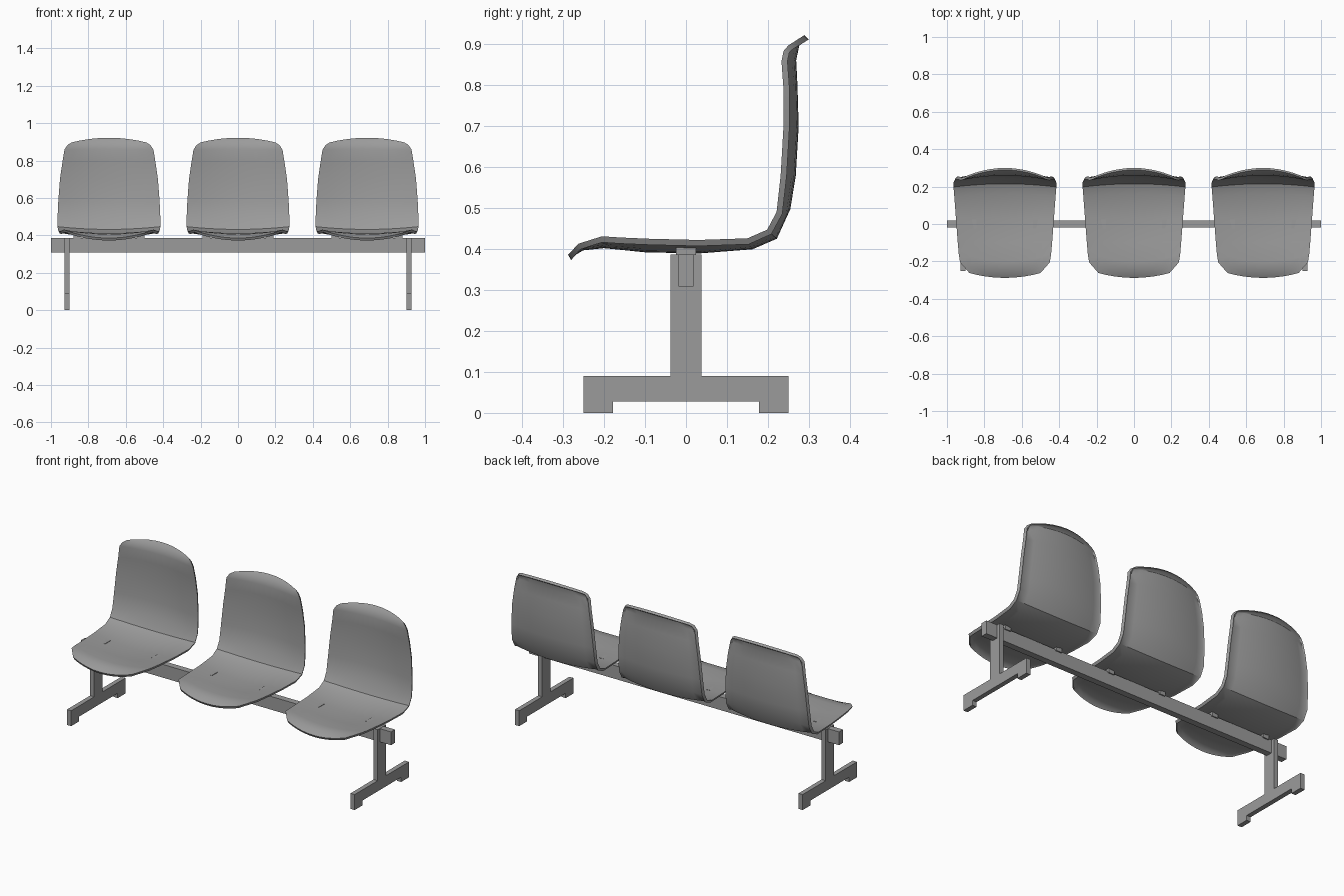
import bpy, bmesh, math
from mathutils import Vector

if "Cube" in bpy.data.objects:
    bpy.data.objects.remove(bpy.data.objects["Cube"])

# Dark grey for every part
GREY = bpy.data.materials.new("dark_grey")
GREY.diffuse_color = (.33, .33, .33, 1)
GREY.use_nodes = True
GREY.node_tree.nodes["Principled BSDF"].inputs["Base Color"].default_value = GREY.diffuse_color


def make_object(name, bm, smooth=False):
    mesh = bpy.data.meshes.new(name)
    bm.to_mesh(mesh)
    bm.free()
    if smooth:
        mesh.shade_smooth()
        mesh.set_sharp_from_angle(angle=math.radians(33))
    mesh.materials.append(GREY)
    obj = bpy.data.objects.new(name, mesh)
    bpy.context.collection.objects.link(obj)
    return obj


def box(name, centre, size):
    bm = bmesh.new()
    bmesh.ops.create_cube(bm, size=1)
    for v in bm.verts:
        v.co = Vector(c + a * s for c, a, s in zip(centre, v.co, size))
    return make_object(name, bm)


# Seat shell rows, front lip to top of back: centre y, z; edge y, z; half width
ROWS = [
    (-.288, .386, -.262, .413, .190),
    (-.255, .406, -.205, .431, .240),
    (-.200, .412, -.160, .428, .247),
    (-.100, .402, -.090, .425, .253),
    (.030, .399, .030, .422, .262),
    (.160, .409, .150, .426, .271),
    (.215, .432, .198, .447, .275),
    (.245, .500, .221, .490, .275),
    (.258, .580, .231, .580, .271),
    (.265, .700, .238, .700, .262),
    (.262, .800, .238, .790, .249),
    (.259, .862, .233, .858, .238),
    (.268, .901, .238, .883, .222),
    (.289, .922, .250, .897, .200),
]
COLS = 10
THICK = 0.015
RIM = 0.007


def seat_shell(name, x0):
    bm = bmesh.new()
    n = len(ROWS)
    # sitting surface, bowed up towards both edges
    top = []
    for cy, cz, ey, ez, hw in ROWS:
        row = []
        for i in range(COLS + 1):
            u = 2 * i / COLS - 1
            k = u * u
            row.append(bm.verts.new((u * hw, cy + (ey - cy) * k, cz + (ez - cz) * k)))
        top.append(row)

    def skin(grid):
        return [bm.faces.new((grid[j][i], grid[j][i + 1], grid[j + 1][i + 1], grid[j + 1][i]))
                for j in range(n - 1) for i in range(COLS)]

    skin(top)
    bm.normal_update()
    # under surface, slightly narrower so the rim is bevelled
    under = []
    for row, data in zip(top, ROWS):
        squeeze = 1 - RIM / data[4]
        under.append([])
        for v in row:
            p = v.co - v.normal * THICK
            p.x = v.co.x * squeeze
            under[-1].append(bm.verts.new(p))
    under_faces = skin(under)
    # rim strip
    loop = [(0, i) for i in range(COLS)] + [(j, COLS) for j in range(n - 1)]
    loop += [(n - 1, i) for i in range(COLS, 0, -1)] + [(j, 0) for j in range(n - 1, 0, -1)]
    for (a, b), (c, d) in zip(loop, loop[1:] + loop[:1]):
        bm.faces.new((top[a][b], top[c][d], under[c][d], under[a][b]))
    bmesh.ops.recalc_face_normals(bm, faces=bm.faces)
    # shallow recess inside the rim, on the underside and back
    bmesh.ops.inset_region(bm, faces=under_faces, thickness=0.008, depth=-0.005,
                           use_even_offset=True)
    obj = make_object(name, bm, smooth=True)
    obj.location.x = x0
    return obj


# Leg: footed T profile extruded along x
def leg(name, x0, width=0.027):
    half = [(.178, .028), (.178, 0), (.25, 0), (.25, .09), (.038, .09), (.038, .387)]
    outline = half + [(-y, z) for y, z in reversed(half)]
    bm = bmesh.new()
    face = bm.faces.new([bm.verts.new((x0 - width / 2, y, z)) for y, z in outline])
    ext = bmesh.ops.extrude_face_region(bm, geom=[face])
    verts = [g for g in ext["geom"] if isinstance(g, bmesh.types.BMVert)]
    bmesh.ops.translate(bm, verts=verts, vec=(width, 0, 0))
    bmesh.ops.recalc_face_normals(bm, faces=bm.faces)
    return make_object(name, bm)


# Support beam
box("support_beam", (0, 0, .3475), (2, .037, .077))

# Legs
for side, x in (("left", -.914), ("right", .914)):
    leg(side + "_leg", x)

# Seats with two mounting tabs each
for label, x in (("left", -.69), ("middle", 0), ("right", .69)):
    seat_shell(label + "_seat", x)
    for s in (-1, 1):
        box(label + "_seat_tab", (x + s * .17, 0, .394), (.038, .05, .032))
